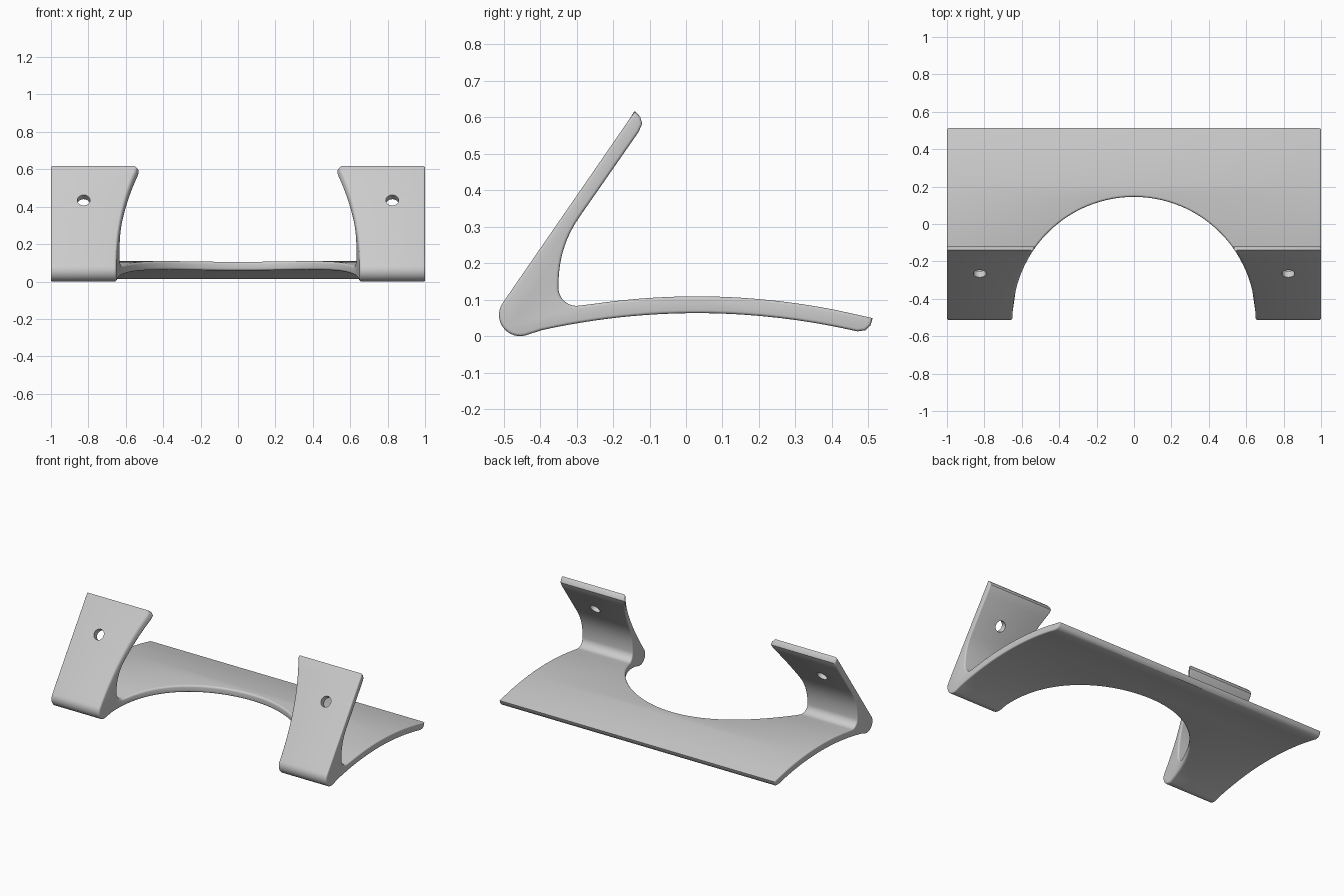
import bpy, bmesh, math
from mathutils import Vector, Matrix
from mathutils.geometry import interpolate_bezier, delaunay_2d_cdt

if "Cube" in bpy.data.objects:
    bpy.data.objects.remove(bpy.data.objects["Cube"], do_unlink=True)

HALF = 1.0               # half width
CY, R, E = -0.505, 0.65, 0.012   # cutout centre, radius, edge rounding
SIDE_E = 0.008           # rounding of the outer sides
STEPS = 4
Y_CUT = CY + R + E       # where the rounded cutout meets the centre line


def line(a, b, n):
    a, b = Vector(a), Vector(b)
    return [a.lerp(b, i / n) for i in range(n + 1)]


def arc(c, r, a0, a1, n):
    angles = [math.radians(a0 + (a1 - a0) * i / n) for i in range(n + 1)]
    return [Vector((c[0] + r * math.cos(a), c[1] + r * math.sin(a))) for a in angles]


def arch(y, top):
    return Vector((y, top - 0.257 * (y - 0.03) ** 2))


# Side profile (y, z), counterclockwise: front face, heel, arched plate, crook, flange
stations = [CY + (R + E) * math.sin(math.pi / 2 * i / 28) for i in range(29)]
stations += [Y_CUT + 0.05 * i for i in range(1, 6)]
bezier = interpolate_bezier(Vector((-0.35, 0.133)), Vector((-0.35, 0.215)),
                            Vector((-0.33, 0.2725)), Vector((-0.29, 0.33)), 12)
profile = line((-0.14, 0.617), (-0.5026, 0.0911), 16)[:-1]
profile += arc((-0.455, 0.058), 0.058, 145.2, 284, 14)
profile += [arch(y, 0.063) for y in stations if y > -0.425]
profile += [Vector(p) for p in ((0.47, 0.013), (0.492, 0.016), (0.506, 0.029))]
profile += [arch(0.512, 0.109)]
profile += [arch(y, 0.109) for y in reversed(stations) if y > -0.28]
profile += arc((-0.30, 0.133), 0.05, 279, 180, 12)
profile += [p.to_2d() for p in bezier[1:]]
profile += line((-0.29, 0.33), (-0.13, 0.56), 8)[1:]
profile += [Vector(p) for p in ((-0.12, 0.583), (-0.126, 0.602))]
count = len(profile)


def mitre(i):
    """Inward offset direction at a profile point, and its unit normal."""
    d0 = (profile[i] - profile[i - 1]).normalized()
    d1 = (profile[(i + 1) % count] - profile[i]).normalized()
    n0, n1 = Vector((-d0.y, d0.x)), Vector((-d1.y, d1.x))
    return (n0 + n1) / (1 + n0.dot(n1)), (n0 + n1).normalized()


bm = bmesh.new()
outer = [[] for _ in range(STEPS + 1)]
inner = [[] for _ in range(STEPS + 1)]
for i, p in enumerate(profile):
    off, normal = mitre(i)
    # Points on the plate slide along the cutout radius, the rest stay in section
    w = min(1, max(0, (abs(normal.y) - 0.6) / 0.35))
    sin_t = (p.x - CY) / (R + E)
    in_cut = p.x <= Y_CUT + 1e-5
    for j in range(STEPS + 1):
        phi = math.pi / 2 * j / STEPS
        rise, sink = math.sin(phi), 1 - math.cos(phi)
        q = p + off * SIDE_E * sink
        outer[j].append(bm.verts.new((HALF - SIDE_E * (1 - rise), q.x, q.y)))
        if in_cut:
            rad = R + E * (1 - rise)
            y = p.x - w * E * rise * sin_t + (1 - w) * off.x * E * sink
            x2 = rad * rad - (y - CY) ** 2
            x = math.sqrt(x2) if x2 > 1e-6 else 0
            inner[j].append(bm.verts.new((x, y, p.y + off.y * E * sink)))
        else:
            inner[j].append(bm.verts.new((0, p.x, p.y)) if j == 0 else None)

# Skin along the width, then the rounded rims
for i in range(count):
    k = (i + 1) % count
    bm.faces.new((outer[0][i], outer[0][k], inner[0][k], inner[0][i]))
    for j in range(STEPS):
        bm.faces.new((outer[j + 1][i], outer[j + 1][k], outer[j][k], outer[j][i]))
        if inner[1][i] and inner[1][k]:
            bm.faces.new((inner[j][i], inner[j][k], inner[j + 1][k], inner[j + 1][i]))
bm.faces.new(outer[STEPS])

# Curved wall of the cutout
rim = [v for v in inner[STEPS] if v]
flat = [Vector((v.co.y, v.co.z)) for v in rim]
result = delaunay_2d_cdt(flat, [], [list(range(len(flat)))], 1, 1e-7)
for tri in result[2]:
    ids = [result[3][v][0] for v in tri if result[3][v]]
    if len(set(ids)) == 3:
        bm.faces.new([rim[n] for n in ids])

# Mirror to the other half
bmesh.ops.mirror(bm, geom=bm.verts[:] + bm.edges[:] + bm.faces[:],
                 matrix=Matrix.Identity(4), merge_dist=1e-5, axis='X')
bmesh.ops.remove_doubles(bm, verts=bm.verts[:], dist=1e-5)
bmesh.ops.recalc_face_normals(bm, faces=bm.faces[:])
mesh = bpy.data.meshes.new("bracket")
bm.to_mesh(mesh)
bm.free()
bracket = bpy.data.objects.new("bracket", mesh)
bpy.context.collection.objects.link(bracket)

grey = bpy.data.materials.new("light grey")
grey.use_nodes = True
colour = (0.6, 0.6, 0.6, 1)
grey.diffuse_color = colour
grey.node_tree.nodes["Principled BSDF"].inputs["Base Color"].default_value = colour
mesh.materials.append(grey)

# Screw holes square to the flanges
for name, x in (("left_hole_cutter", 0.825), ("right_hole_cutter", -0.825)):
    bpy.ops.mesh.primitive_cylinder_add(vertices=40, radius=0.034, depth=0.2,
                                        location=(x, -0.25, 0.424),
                                        rotation=(math.radians(55.2), 0, 0))
    cutter = bpy.context.object
    cutter.name = name
    cutter.hide_render = True
    cutter.data.materials.append(grey)
    cut = bracket.modifiers.new(name, 'BOOLEAN')
    cut.operation, cut.solver, cut.object = 'DIFFERENCE', 'EXACT', cutter
    bpy.ops.object.select_all(action='DESELECT')
    bracket.select_set(True)
    bpy.context.view_layer.objects.active = bracket
    bpy.ops.object.modifier_apply(modifier=cut.name)
    bpy.data.objects.remove(cutter, do_unlink=True)

bpy.ops.object.shade_smooth_by_angle(angle=math.radians(35))
